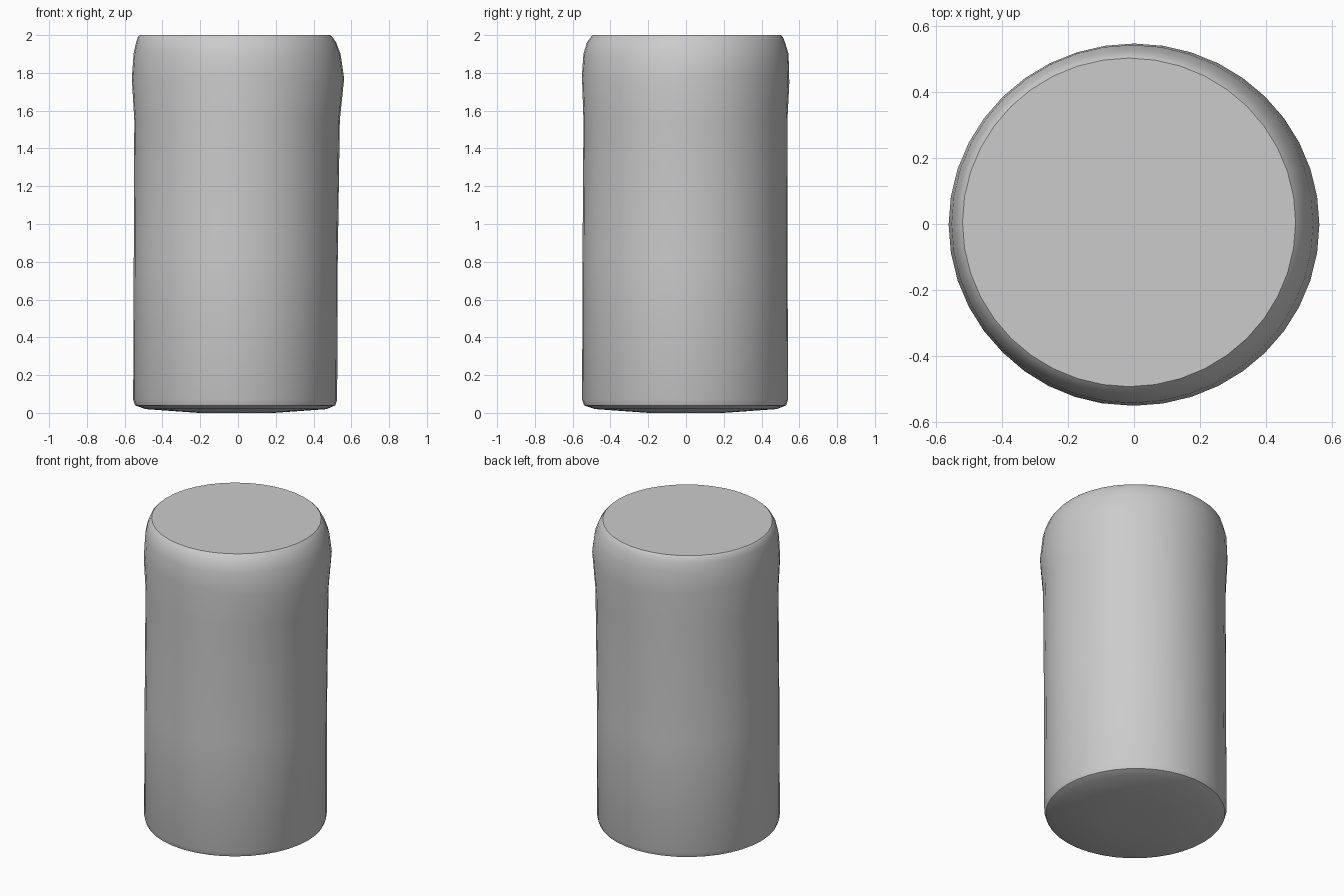
import bpy, bmesh, math

cube = bpy.data.objects.get("Cube")
if cube:
    bpy.data.objects.remove(cube, do_unlink=True)

# Single grey finish
grey = bpy.data.materials.new("plain grey")
grey.use_nodes = True
colour = (0.6, 0.6, 0.6, 1)
grey.diffuse_color = colour
grey.node_tree.nodes["Principled BSDF"].inputs["Base Color"].default_value = colour

SIDES = 40
# Rings from base to lid: height, x radius, y radius, x centre, y centre
RINGS = [
    (0.0, 0.2, 0.2, -0.01, 0),
    (0.02, 0.48, 0.48, -0.01, 0),
    (0.04, 0.53, 0.535, -0.015, -0.005),
    (0.07, 0.54, 0.545, -0.015, -0.005),
    (0.8, 0.54, 0.543, -0.012, -0.005),
    (1.55, 0.544, 0.54, -0.005, -0.003),
    (1.77, 0.562, 0.549, 0, -0.002),
    (1.90, 0.548, 0.543, -0.005, 0),
    (1.96, 0.53, 0.525, -0.01, 0),
    (1.99, 0.515, 0.508, -0.015, 0.005),
    (2.0, 0.505, 0.498, -0.015, 0.005),
]

# Softly dented can body with flat lid and shallow base
bm = bmesh.new()
loops = []
for z, rx, ry, cx, cy in RINGS:
    ring = []
    for i in range(SIDES):
        a = math.tau * i / SIDES
        ring.append(bm.verts.new((cx + rx * math.cos(a), cy + ry * math.sin(a), z)))
    loops.append(ring)
for low, high in zip(loops, loops[1:]):
    for i in range(SIDES):
        j = (i + 1) % SIDES
        bm.faces.new((low[i], low[j], high[j], high[i]))
bm.faces.new(loops[0][::-1])
bm.faces.new(loops[-1])

# Small crease dents below the shoulder
for v in bm.verts:
    if abs(v.co.z - 1.77) < 0.01:
        a = math.atan2(v.co.y, v.co.x)
        v.co.z += 0.02 * math.sin(3 * a)

mesh = bpy.data.meshes.new("can_body")
bm.to_mesh(mesh)
bm.free()
mesh.materials.append(grey)
can = bpy.data.objects.new("can_body", mesh)
bpy.context.collection.objects.link(can)
bpy.context.view_layer.objects.active = can
can.select_set(True)
bpy.ops.object.shade_smooth_by_angle(angle=math.radians(35))
